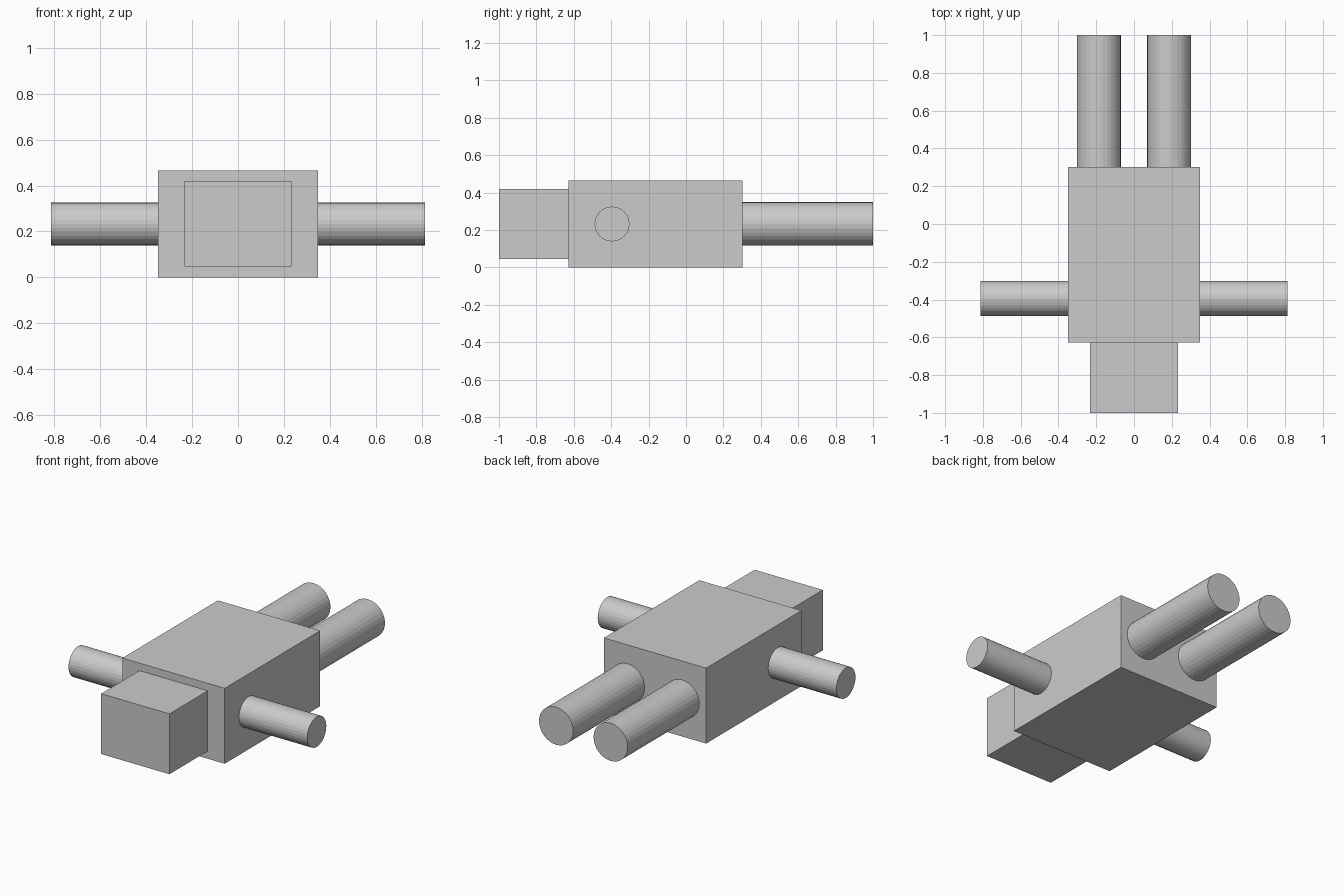
import bpy
from math import pi

if "Cube" in bpy.data.objects:
    bpy.data.objects.remove(bpy.data.objects["Cube"])

MID_Z = 0.2326


def box(name, size, loc):
    bpy.ops.mesh.primitive_cube_add(size=1, location=loc)
    ob = bpy.context.object
    ob.name = name
    ob.scale = size
    bpy.ops.object.transform_apply(location=False, rotation=False, scale=True)


def rod(name, radius, length, loc, rot):
    bpy.ops.mesh.primitive_cylinder_add(vertices=32, radius=radius, depth=length,
                                        location=loc, rotation=rot)
    bpy.context.object.name = name


# Torso and head
box("torso", (0.6977, 0.9302, 0.4651), (0, -0.1628, MID_Z))
box("head", (0.4651, 0.3721, 0.3721), (0, -0.814, MID_Z))

# Mirrored arms (along x) and legs (along y)
for side, s in (("left", -1), ("right", 1)):
    rod(side + "_arm", 0.093, 0.4651, (s * 0.5814, -0.3953, MID_Z), (0, pi / 2, 0))
    rod(side + "_leg", 0.1163, 0.6977, (s * 0.186, 0.6512, MID_Z), (pi / 2, 0, 0))
